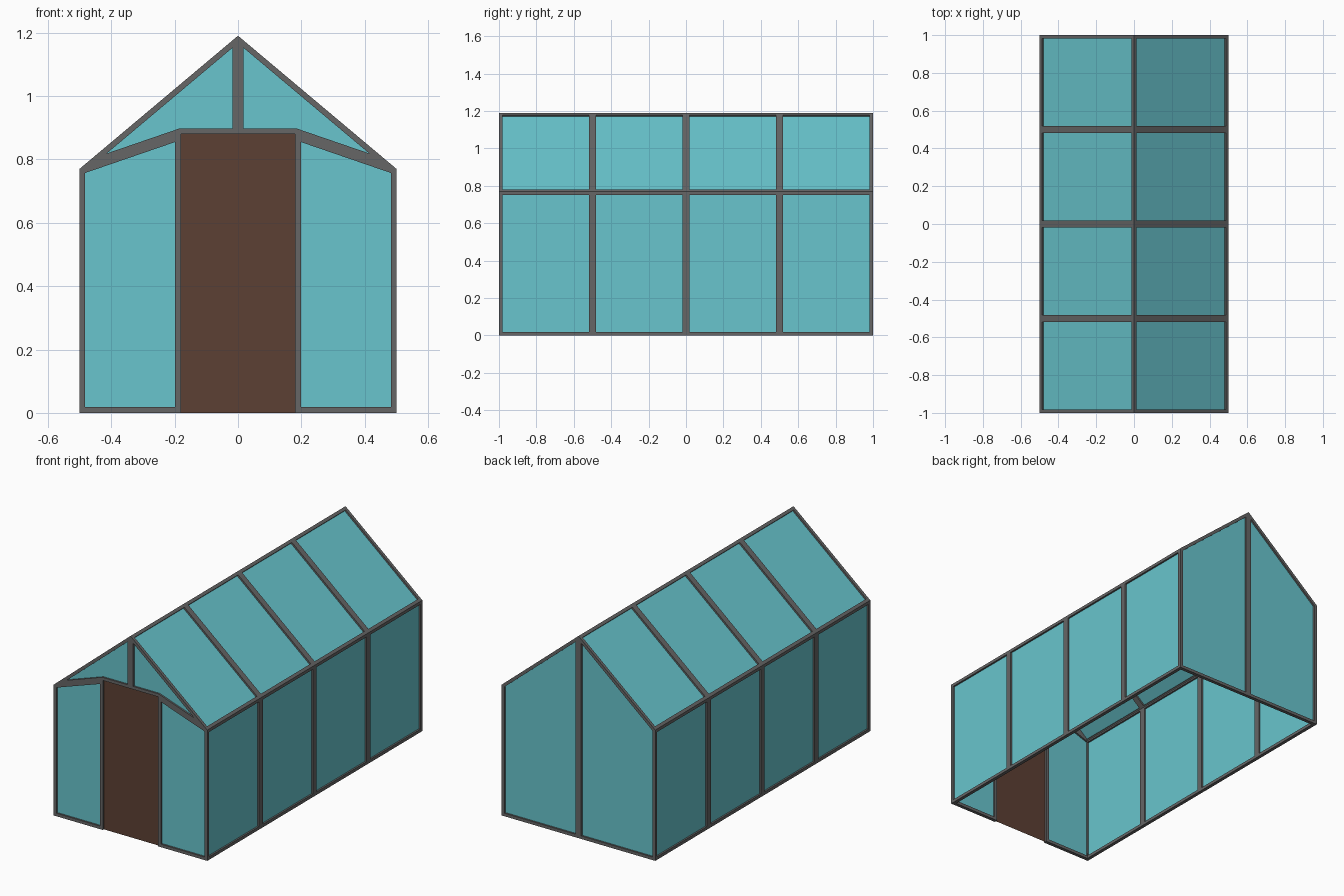
import bpy, bmesh
from mathutils import Vector

if "Cube" in bpy.data.objects:
    bpy.data.objects.remove(bpy.data.objects["Cube"])

W, L, EAVE, RIDGE = 0.5, 1.0, 0.77, 1.19     # half width, half length, heights
DOOR_W, DOOR_H = 0.18, 0.88
BAR, DEPTH, RECESS = 0.018, 0.02, 0.01


def material(name, rgb):
    m = bpy.data.materials.new(name)
    m.diffuse_color = (*rgb, 1)
    m.use_nodes = True
    m.node_tree.nodes["Principled BSDF"].inputs["Base Color"].default_value = m.diffuse_color
    return m


def add_object(name, bm, mat):
    me = bpy.data.meshes.new(name)
    bm.to_mesh(me)
    bm.free()
    me.materials.append(mat)
    ob = bpy.data.objects.new(name, me)
    bpy.context.collection.objects.link(ob)
    return ob


def add_face(bm, pts):
    f = bm.faces.new([bm.verts.new(p) for p in pts])
    f.normal_update()
    if f.normal.dot(f.calc_center_median() - Vector((0, 0, 0.5))) < 0:
        f.normal_flip()
    return f


def shell():
    """One face per pane, outward facing, door and floor left open."""
    bm = bmesh.new()
    for s in (-1, 1):
        # four side wall bays and four roof bays
        for i in range(4):
            a, b = -L + i * L / 2, -L + (i + 1) * L / 2
            add_face(bm, [(s * W, a, 0), (s * W, b, 0), (s * W, b, EAVE), (s * W, a, EAVE)])
            add_face(bm, [(s * W, a, EAVE), (s * W, b, EAVE), (0, b, RIDGE), (0, a, RIDGE)])
        # back gable half, front side pane, front gable pane
        add_face(bm, [(0, L, 0), (s * W, L, 0), (s * W, L, EAVE), (0, L, RIDGE)])
        add_face(bm, [(s * DOOR_W, -L, 0), (s * W, -L, 0), (s * W, -L, EAVE), (s * DOOR_W, -L, DOOR_H)])
        add_face(bm, [(0, -L, DOOR_H), (s * DOOR_W, -L, DOOR_H), (s * W, -L, EAVE), (0, -L, RIDGE)])
    bmesh.ops.remove_doubles(bm, verts=bm.verts[:], dist=1e-4)
    panes = bm.faces[:]
    ring = set(bmesh.ops.inset_individual(bm, faces=panes, thickness=BAR, depth=0,
                                          use_even_offset=True)["faces"])
    panes = [f for f in bm.faces if all(len(v.link_edges) == 3 for v in f.verts)
             and f not in ring] if ring else panes
    return bm, panes


grey = material("frame grey", (0.133, 0.133, 0.133))
teal = material("teal glass", (0.138, 0.558, 0.612))
brown = material("door brown", (0.107, 0.051, 0.033))

# frame: borders of every pane, thickened inwards
bm, panes = shell()
glass = [([v.co - f.normal * RECESS for v in f.verts]) for f in panes]
bmesh.ops.delete(bm, geom=panes, context='FACES_ONLY')
frame = add_object("greenhouse_frame", bm, grey)
sol = frame.modifiers.new("thickness", 'SOLIDIFY')
sol.thickness, sol.offset, sol.use_even_offset = DEPTH, -1, True

# glass panes, set back into the frame
bm = bmesh.new()
for pts in glass:
    add_face(bm, pts)
add_object("glass_panes", bm, teal)

# door panel filling the front opening
bm = bmesh.new()
y = -L + RECESS
add_face(bm, [(-DOOR_W, y, 0), (DOOR_W, y, 0), (DOOR_W, y, DOOR_H), (-DOOR_W, y, DOOR_H)])
add_object("door", bm, brown)
